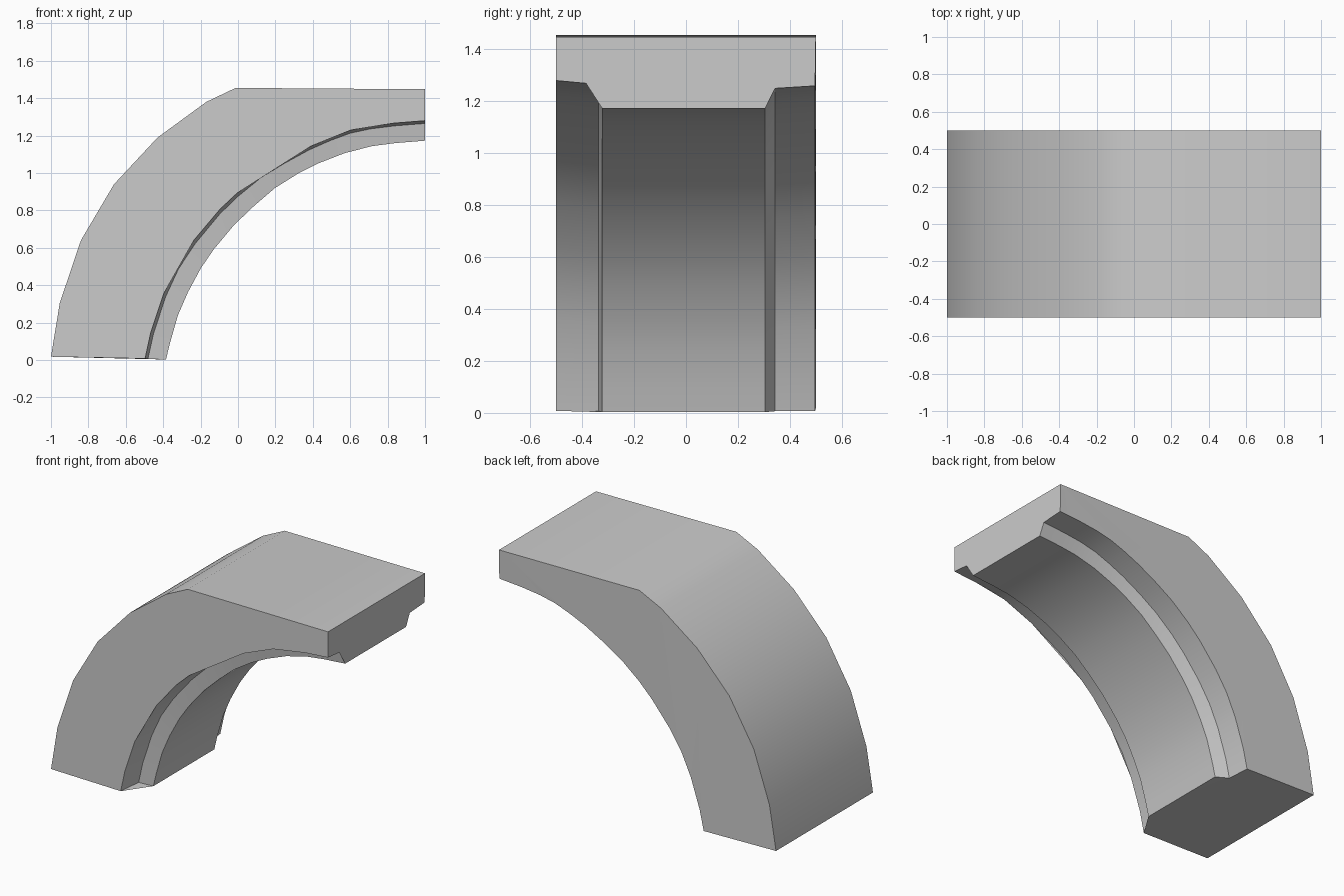
import bpy, bmesh
from mathutils import Vector

if "Cube" in bpy.data.objects:
    bpy.data.objects.remove(bpy.data.objects["Cube"])

# Side profiles (x, z), from the foot to the top end
outer = [(-1, .018), (-.953, .305), (-.84, .64), (-.663, .94), (-.43, 1.19),
         (-.17, 1.38), (-.013, 1.455), (1, 1.448)]
rib = [(-.385, .003), (-.364, .09), (-.321, .24), (-.267, .364), (-.198, .492),
       (-.128, .594), (-.021, .722), (.086, .824), (.198, .92), (.326, 1.0),
       (.433, 1.053), (.572, 1.107), (.717, 1.144), (.84, 1.16), (1, 1.173)]
ledge = [(-.497, .008), (-.466, .15), (-.396, .358), (-.326, .508), (-.235, .642),
         (-.096, .807), (-.005, .893), (.123, .995), (.251, 1.07), (.39, 1.144),
         (.503, 1.193), (.604, 1.23), (.706, 1.251), (.834, 1.267), (1, 1.28)]

# Underside cross-section: y and blend from ledge (0) to rib (1)
section = [(-.5, 0), (-.337, .14), (-.323, 1), (.305, 1), (.343, .28), (.497, .19)]

bm = bmesh.new()


def row(points, y):
    return [bm.verts.new((x, y, z)) for x, z in points]


def strip(a, b):
    for i in range(len(a) - 1):
        bm.faces.new((a[i], a[i + 1], b[i + 1], b[i]))


# Stepped underside
under = []
for y, t in section:
    pts = [Vector(l).lerp(Vector(r), t) for l, r in zip(ledge, rib)]
    under.append(row(pts, y))
for a, b in zip(under, under[1:]):
    strip(a, b)

# Outer curved surface, side walls and end caps
front, back = row(outer, -.5), row(outer, .5)
strip(front, back)
bm.faces.new(front + under[0][::-1])
bm.faces.new(back + under[-1][::-1])
for k in (0, -1):
    bm.faces.new([front[k]] + [u[k] for u in under] + [back[k]])

bmesh.ops.triangulate(bm, faces=[f for f in bm.faces if len(f.verts) > 4])
bmesh.ops.recalc_face_normals(bm, faces=bm.faces)
mesh = bpy.data.meshes.new("arch_segment")
bm.to_mesh(mesh)
bm.free()
arch = bpy.data.objects.new("arch_segment", mesh)
bpy.context.collection.objects.link(arch)

# Smooth curves with sharp borders
bpy.context.view_layer.objects.active = arch
arch.select_set(True)
bpy.ops.object.shade_smooth_by_angle(angle=.52)
